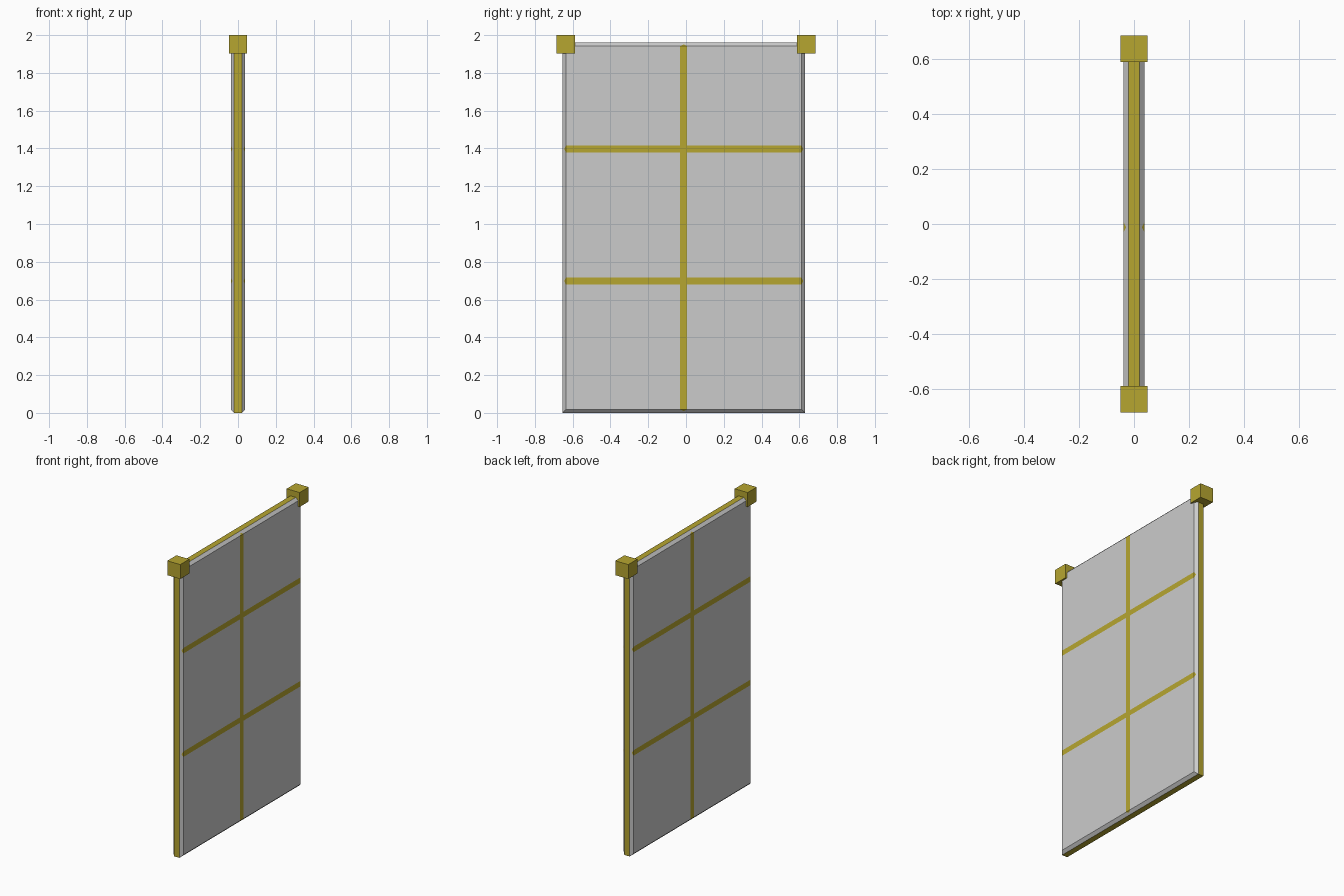
import bpy, bmesh
from mathutils import Vector

if "Cube" in bpy.data.objects:
    bpy.data.objects.remove(bpy.data.objects["Cube"])

gold = bpy.data.materials.new("gold")
gold.diffuse_color = (0.47, 0.38, 0.03, 1)
gold.use_nodes = True
gold.node_tree.nodes["Principled BSDF"].inputs["Base Color"].default_value = gold.diffuse_color

CY, HALF, TOP = -0.012, 0.642, 1.96      # panel centre, half width, height
FACE, RIM, CH = 0.038, 0.02, 0.018       # half thickness, rim half width, chamfer
BAR = 0.0185                             # half width of glazing bars
BAR_Z = (0.698, 1.397)


def add_object(name, bm, material=None):
    mesh = bpy.data.meshes.new(name)
    bm.to_mesh(mesh)
    bm.free()
    if material:
        mesh.materials.append(material)
    obj = bpy.data.objects.new(name, mesh)
    bpy.context.collection.objects.link(obj)
    return obj


def is_bar(c):
    return abs(c.y - CY) < BAR or any(abs(c.z - z) < BAR for z in BAR_Z)


# Panel body: stacked rectangles form the chamfered slab
bm = bmesh.new()
rings = []
for x, inset in ((-FACE, CH), (-RIM, 0), (RIM, 0), (FACE, CH)):
    h = HALF - inset
    rings.append([bm.verts.new((x, CY + y, z)) for y, z in
                  ((-h, inset), (h, inset), (h, TOP - inset), (-h, TOP - inset))])
for a, b in zip(rings, rings[1:]):
    for i in range(4):
        j = (i + 1) % 4
        bm.faces.new((a[i], a[j], b[j], b[i]))
bm.faces.new(rings[0])
bm.faces.new(rings[-1])

# Cut flush glazing bars into the slab
cuts = [((0, CY + s * BAR, 0), (0, 1, 0)) for s in (-1, 1)]
cuts += [((0, 0, z + s * BAR), (0, 0, 1)) for z in BAR_Z for s in (-1, 1)]
for co, no in cuts:
    bmesh.ops.bisect_plane(bm, geom=bm.verts[:] + bm.edges[:] + bm.faces[:],
                           dist=1e-6, plane_co=Vector(co), plane_no=Vector(no))

# Pointed bar ends on the chamfers
ends = [f for f in bm.faces
        if RIM + 0.002 < abs(f.calc_center_median().x) < FACE - 0.002
        and is_bar(f.calc_center_median())]
bmesh.ops.poke(bm, faces=ends)
bmesh.ops.recalc_face_normals(bm, faces=bm.faces[:])


def part_of(f):
    xs = [abs(v.co.x) for v in f.verts]
    c = f.calc_center_median()
    if max(xs) < RIM + 0.001:
        return "rim"
    on_face = sum(x > FACE - 0.001 for x in xs)
    tip = len(xs) == 3 and on_face == 2
    if is_bar(c) and (on_face == len(xs) or tip):
        return "glazing_bars"
    return "panes"


# Separate the slab surface into its coloured parts
for name, mat in (("panes", None), ("rim", gold), ("glazing_bars", gold)):
    part = bm.copy()
    drop = [f for f in part.faces if part_of(f) != name]
    bmesh.ops.delete(part, geom=drop, context='FACES')
    add_object(name, part, mat)
bm.free()

# Corner blocks at the top
for name, y in (("front_corner_block", -0.637), ("back_corner_block", 0.637)):
    block = bmesh.new()
    bmesh.ops.create_cube(block, size=0.097)
    bmesh.ops.translate(block, verts=block.verts[:], vec=(0, y, 1.9515))
    add_object(name, block, gold)
